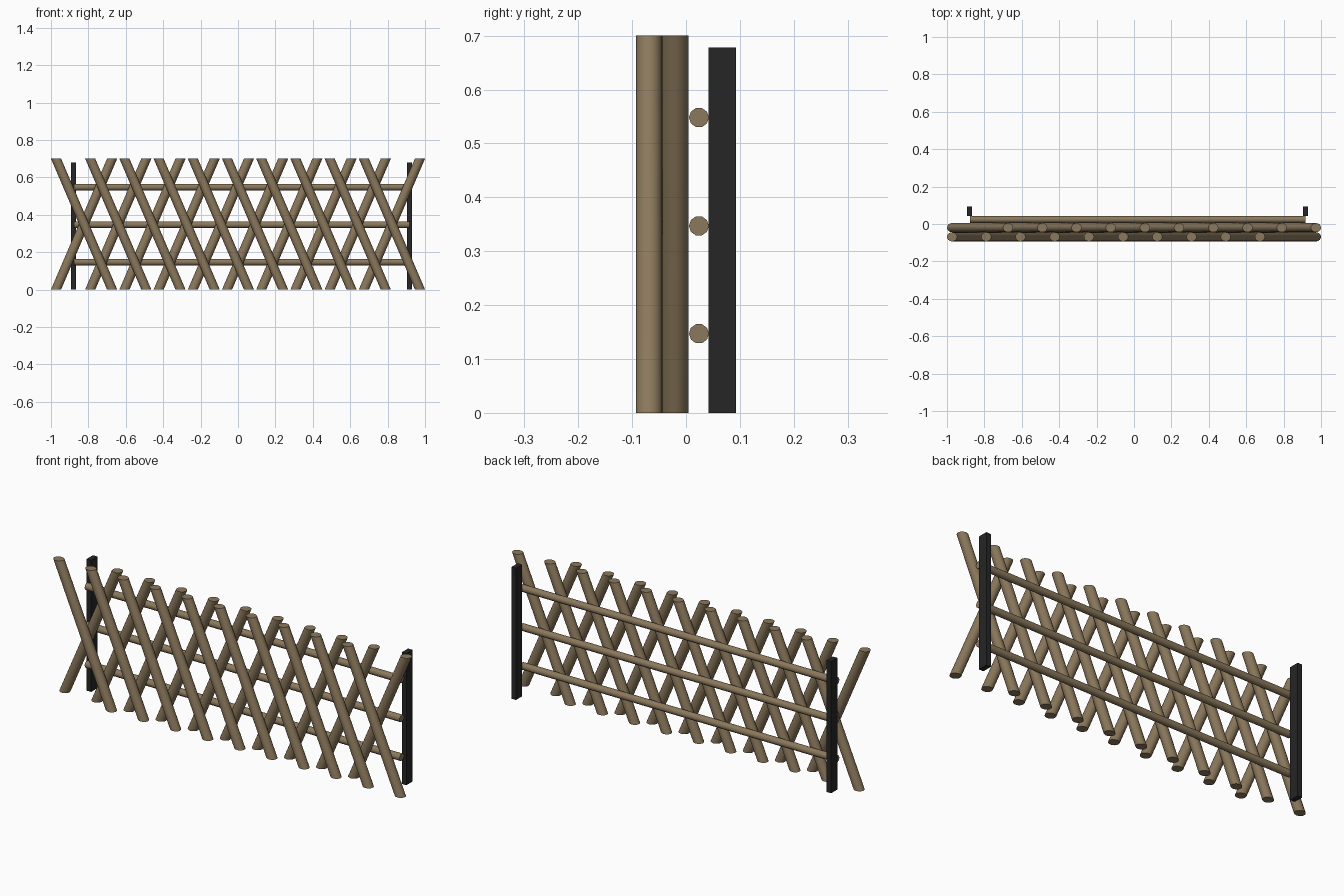
import bpy, bmesh, math
from mathutils import Matrix, Vector

if "Cube" in bpy.data.objects:
    bpy.data.objects.remove(bpy.data.objects["Cube"])

HEIGHT = 0.70      # picket height
SHIFT = 0.30       # sideways run of a picket from foot to top
RX, RY = 0.0270, 0.0245
END_X = 0.973      # outermost picket axis
COUNT = 10


def material(name, color):
    m = bpy.data.materials.new(name)
    m.diffuse_color = (*color, 1)
    m.use_nodes = True
    m.node_tree.nodes["Principled BSDF"].inputs["Base Color"].default_value = m.diffuse_color
    return m


wood = material("weathered wood", (0.26, 0.19, 0.108))
iron = material("black iron", (0.019, 0.019, 0.020))


def finish(name, bm, mat, smooth=True):
    bmesh.ops.recalc_face_normals(bm, faces=bm.faces)
    mesh = bpy.data.meshes.new(name)
    bm.to_mesh(mesh)
    bm.free()
    mesh.materials.append(mat)
    ob = bpy.data.objects.new(name, mesh)
    bpy.context.collection.objects.link(ob)
    if smooth:
        bpy.ops.object.select_all(action='DESELECT')
        ob.select_set(True)
        bpy.context.view_layer.objects.active = ob
        bpy.ops.object.shade_smooth_by_angle(angle=math.radians(45))
    return ob


def picket(name, x_foot, x_top, y):
    # round pole sheared sideways so both ends are cut level
    bm = bmesh.new()
    bmesh.ops.create_cone(bm, cap_ends=True, segments=16, radius1=1, radius2=1, depth=1)
    for v in bm.verts:
        t = v.co.z + 0.5
        v.co = Vector((v.co.x * RX + x_foot + (x_top - x_foot) * t,
                       v.co.y * RY + y, t * HEIGHT))
    return finish(name, bm, wood)


# two crossing layers of leaning pickets
step = (2 * END_X - SHIFT) / (COUNT - 1)
for i in range(COUNT):
    left = -END_X + i * step
    picket(f"front_picket_{i + 1}", left + SHIFT, left, -0.0685)
    picket(f"back_picket_{i + 1}", left, left + SHIFT, -0.0195)

# horizontal rails behind the lattice
X0, X1 = -0.878, 0.916
for i, z in enumerate((0.147, 0.347, 0.548)):
    bm = bmesh.new()
    bmesh.ops.create_cone(bm, cap_ends=True, segments=10, radius1=0.0185, radius2=0.0185, depth=X1 - X0)
    bm.transform(Matrix.Translation(((X0 + X1) / 2, 0.024, z)) @ Matrix.Rotation(math.pi / 2, 4, 'Y'))
    finish(f"rail_{i + 1}", bm, wood)

# square-cut end posts
for name, x in (("left_post", -0.879), ("right_post", 0.917)):
    bm = bmesh.new()
    bmesh.ops.create_cube(bm, size=1)
    bm.transform(Matrix.Translation((x, 0.0675, 0.339)) @ Matrix.Diagonal((0.026, 0.051, 0.678, 1)))
    finish(name, bm, iron, smooth=False)
